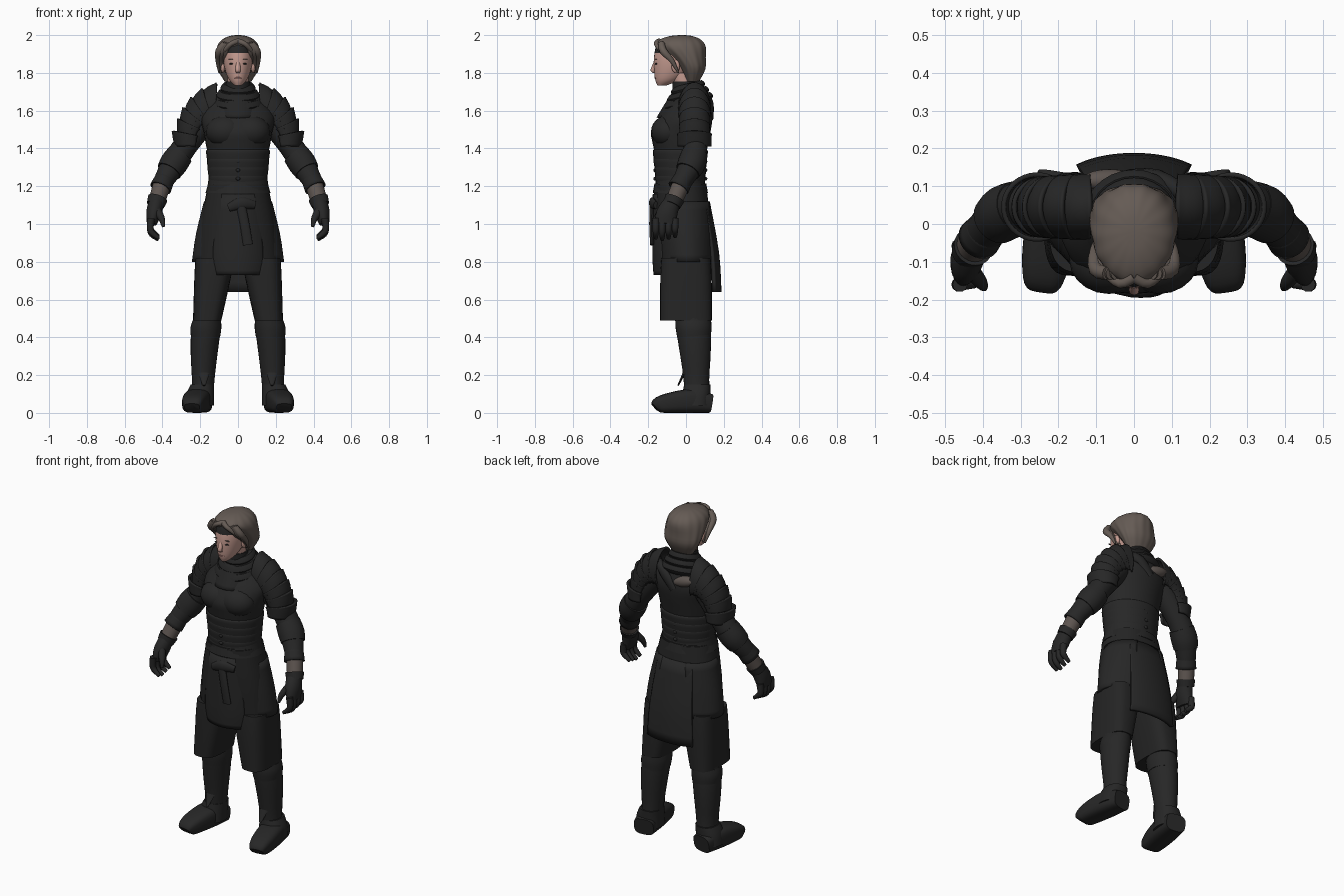
import bpy, bmesh, math
from mathutils import Vector, Matrix

cube = bpy.data.objects.get("Cube")
if cube:
    bpy.data.objects.remove(cube, do_unlink=True)
PARTS = []
VERTICAL = (0, 0, 1)


def material(name, red, green, blue):
    mat = bpy.data.materials.new(name)
    mat.use_nodes = True
    mat.diffuse_color = (red, green, blue, 1)
    shader = mat.node_tree.nodes["Principled BSDF"]
    shader.inputs["Base Color"].default_value = mat.diffuse_color
    return mat


LEATHER = material("black leather", .02, .02, .02)
CLOTH = material("dark cloth", .018, .018, .018)
HAIR = material("ash hair", .13, .105, .09)
FRINGE = material("dark fringe", .02, .02, .02)
SKIN = material("skin", .56, .33, .28)
LIPS = material("lips", .42, .2, .18)
SLEEVE = material("brown sleeve", .11, .09, .08)


def finish(name, bm, mat, mirror=False, thick=0):
    bmesh.ops.recalc_face_normals(bm, faces=bm.faces[:])
    mesh = bpy.data.meshes.new(name)
    bm.to_mesh(mesh)
    bm.free()
    mesh.materials.append(mat)
    part = bpy.data.objects.new(name, mesh)
    bpy.context.collection.objects.link(part)
    if thick:
        part.modifiers.new("thickness", "SOLIDIFY").thickness = thick
    if mirror:
        part.modifiers.new("mirror", "MIRROR")
    PARTS.append(part)
    return part


def at(x=0, y=0, z=0, wide=.01, deep=None):
    """One cross-section: its centre and its two half sizes."""
    return Vector((x, y, z, wide, wide if deep is None else deep))


def smooth_path(rings, steps=3):
    """Fill in a smooth curve through the given cross-sections."""
    path = []
    for i in range(len(rings) - 1):
        before, a = rings[max(i - 1, 0)], rings[i]
        b, after = rings[i + 1], rings[min(i + 2, len(rings) - 1)]
        for k in range(steps):
            t = k / steps
            leave, arrive = (b - before) / 2, (after - a) / 2
            bend = (b - a) * (t * t * (3 - 2 * t))
            path.append(a + bend + leave * (t * (1 - t) ** 2) - arrive * (t * t * (1 - t)))
    return path + [rings[-1]]


def sweep(name, rings, mat, seg=28, power=2, axis=None, side=(0, 1, 0),
          facing=0, spread=None, mirror=False, thick=0, wave=0):
    """Skin a path of cross-sections; a spread in degrees makes an open plate."""
    bm = bmesh.new()
    path = smooth_path(rings)
    centres = [Vector(p[:3]) for p in path]
    rows = []
    for i, p in enumerate(path):
        along = Vector(axis) if axis else centres[min(i + 1, len(path) - 1)] - centres[max(i - 1, 0)]
        u = along.cross(Vector(side)).normalized()
        v = u.cross(along.normalized())
        row = []
        for k in range(seg + 1 if spread else seg):
            turn = 2 * math.pi * k / seg
            if spread:
                turn = math.radians(facing + spread * (2 * k / seg - 1))
            c, s = math.cos(turn), math.sin(turn)
            c = math.copysign(abs(c) ** (2 / power), c)
            s = math.copysign(abs(s) ** (2 / power), s)
            ripple = 1 + wave * math.cos(14 * turn)
            row.append(bm.verts.new(centres[i] + (u * c * p[3] + v * s * p[4]) * ripple))
        rows.append(row)
    for low, high in zip(rows, rows[1:]):
        for k in range(seg):
            n = (k + 1) % len(low)
            bm.faces.new((low[k], low[n], high[n], high[k]))
    if not thick:
        bm.faces.new(rows[0])
        bm.faces.new(rows[-1])
    return finish(name, bm, mat, mirror, thick)


def loft(name, mat, *rings, **options):
    return sweep(name, rings, mat, axis=VERTICAL, **options)


def pair(name, mat, *rings, **options):
    return sweep(name, rings, mat, mirror=True, **options)


def ball(name, mat, place, size, mirror=False, tilt=0):
    bm = bmesh.new()
    matrix = Matrix.Translation(place) @ Matrix.Rotation(tilt, 4, "Y") @ Matrix.Diagonal((*size, 1))
    bmesh.ops.create_uvsphere(bm, u_segments=20, v_segments=12, radius=1, matrix=matrix)
    return finish(name, bm, mat, mirror)


# Torso, bust and corset bands
loft("torso", LEATHER, at(y=-.03, z=1.15, wide=.17, deep=.14), at(y=-.03, z=1.3, wide=.15, deep=.125),
     at(y=-.03, z=1.42, wide=.17, deep=.145), at(y=-.027, z=1.49, wide=.182, deep=.157),
     at(z=1.57, wide=.195, deep=.14), at(y=.02, z=1.65, wide=.14, deep=.105), at(y=.01, z=1.71, wide=.08))
ball("bust", LEATHER, (.066, -.095, 1.49), (.105, .09, .085), mirror=True)
for i in range(4):
    z, grow = 1.24 + .045 * i, .004 * i
    loft("corset_band", LEATHER, at(y=-.03, z=z - .035, wide=.152 + grow, deep=.128 + grow),
         at(y=-.03, z=z + .01, wide=.157 + grow, deep=.134 + grow),
         at(y=-.03, z=z + .02, wide=.15 + grow, deep=.125 + grow))
    for y in (-.163, .103):
        ball("corset_lacing", CLOTH, (0, y, z), (.012, .01, .01))
ball("torn_back_patch", SLEEVE, (-.065, .115, 1.615), (.075, .03, .032), tilt=.25)

# Cowl round the neck, with a bib and a back strap
loft("bib", CLOTH, at(y=.01, z=1.7, wide=.08), at(z=1.64, wide=.11),
     at(y=-.01, z=1.565, wide=.125, deep=.145), facing=-90, spread=65, thick=.015)
for i in range(3):
    z, r = 1.645 + .037 * i, .12 - .022 * i
    sweep("cowl_fold", [at(y=.01, z=z - .025, wide=r), at(y=.01, z=z, wide=r + .018),
                        at(y=.01, z=z + .025, wide=r)], CLOTH, axis=(0, -.25, 1))
sweep("shoulder_strap", [at(.13, .08, 1.67, .025), at(.06, .125, 1.64, .03, .02),
                         at(-.01, .13, 1.56, .025, .015)], LEATHER, seg=12)

# Head
loft("neck_wrap", CLOTH, at(z=1.65, wide=.07), at(y=-.01, z=1.755, wide=.062))
loft("neck", SKIN, at(z=1.7, wide=.055), at(y=-.03, z=1.8, wide=.055))
face = loft("face", SKIN, at(y=-.128, z=1.733, wide=.018, deep=.022), at(y=-.1, z=1.76, wide=.045, deep=.062),
            at(y=-.073, z=1.81, wide=.067, deep=.096), at(y=-.055, z=1.88, wide=.08, deep=.115),
            at(y=-.045, z=1.95, wide=.075, deep=.11), at(y=-.04, z=1.98, wide=.05, deep=.08))
loft("nose", SKIN, at(y=-.16, z=1.86), at(y=-.176, z=1.815, wide=.014, deep=.012),
     at(y=-.165, z=1.8), seg=12)
ball("ear", SKIN, (.08, -.055, 1.835), (.012, .022, .034), mirror=True)
ball("lip", LIPS, (0, -.157, 1.774), (.02, .01, .006))
ball("eye", FRINGE, (.034, -.158, 1.848), (.014, .006, .004), mirror=True)
ball("brow", HAIR, (.036, -.158, 1.872), (.018, .006, .002), mirror=True, tilt=.08)

# Dark roots along the top of the forehead
face.data.materials.append(FRINGE)
for patch in face.data.polygons:
    if patch.center.z > 1.905:
        patch.material_index = 1

# Hair cap with side-swept locks framing the face
loft("hair", HAIR, at(y=.035, z=1.755, wide=.07, deep=.035), at(y=.035, z=1.82, wide=.108, deep=.068),
     at(y=.01, z=1.88, wide=.116, deep=.095), at(y=-.025, z=1.94, wide=.109, deep=.13),
     at(y=-.03, z=1.975, wide=.085, deep=.11), at(y=-.025, z=1.995, wide=.045, deep=.06),
     at(y=-.02, z=2, wide=.01), seg=84, wave=.012)
for x in (.065, .085, .1):
    pair("hair_lock", HAIR, at(x * .7, -.13, 1.955, .018), at(x, -.12, 1.915, .02),
         at(x + .005, -.075, 1.865, .014), at(x, -.04, 1.8, .004), seg=10)
pair("fringe_sweep", HAIR, at(.0, -.14, 1.967, .016), at(.035, -.158, 1.955, .013),
     at(.07, -.135, 1.92, .012), seg=10)

# Arms with elbow guard, cuff and bare sleeve at the wrist
pair("arm", LEATHER, at(.16, .045, 1.57, .07), at(.275, .05, 1.42, .064),
     at(.34, .03, 1.32, .065), at(.41, -.035, 1.2, .048))
pair("elbow_guard", LEATHER, at(.305, .045, 1.37, .07), at(.34, .03, 1.32, .074), at(.365, .01, 1.28, .067))
pair("forearm_cuff", LEATHER, at(.385, -.01, 1.245, .052), at(.41, -.04, 1.19, .058), thick=.008)
pair("wrist_sleeve", SLEEVE, at(.405, -.03, 1.2, .047), at(.43, -.065, 1.12, .044))
pair("glove_cuff", LEATHER, at(.425, -.06, 1.135, .053), at(.437, -.075, 1.1, .047))

# Gloved hands with curled fingers
pair("palm", LEATHER, at(.43, -.07, 1.12, .04, .043), at(.445, -.1, 1.06, .041, .056),
     at(.457, -.11, 1, .026, .056))
for k in range(4):
    y, lift = -.16 + .034 * k, .008 * abs(k - 1)
    pair("finger", LEATHER, at(.46, y, 1.03, .02), at(.465, y, .98, .018),
         at(.455, y, .945 + lift, .016), at(.42, y, .917 + lift, .01), seg=10)
pair("thumb", LEATHER, at(.437, -.115, 1.08, .025), at(.405, -.155, 1.03, .018),
     at(.395, -.17, .985, .008), seg=10)


# Overlapping shoulder lames along a quarter curve
def lame_ring(t, flare):
    bend = t * math.pi / 2
    return at(.115 + .145 * math.sin(bend), .045, 1.43 + .18 * math.cos(bend),
              .12 - .11 * t + .055 * t * t + flare, .088 - .01 * t)


for i in range(6):
    start = i / 6
    pair("shoulder_lame", LEATHER, lame_ring(start, .02), lame_ring(start + .08, .01),
         lame_ring(start + .23, 0), spread=118, thick=.012)

# Robe, split leg skirts and hanging panels
loft("robe", CLOTH, at(y=-.03, z=1.21, wide=.157, deep=.136), at(y=-.015, z=1, wide=.2, deep=.146),
     at(z=.76, wide=.226, deep=.138), power=2.3)
loft("leg_skirt", CLOTH, at(.125, z=.82, wide=.1, deep=.13), at(.134, z=.72, wide=.097, deep=.136),
     at(.163, z=.49, wide=.075, deep=.137), power=3, mirror=True)
loft("front_panel", LEATHER, at(y=-.03, z=1.16, wide=.155, deep=.146),
     at(y=-.015, z=.85, wide=.185, deep=.163), at(z=.73, wide=.18, deep=.172),
     facing=-90, spread=46, thick=.015)
loft("back_panel", LEATHER, at(y=.06, z=1.12, wide=.15, deep=.066), at(y=.09, z=.85, wide=.185, deep=.085),
     at(y=.1, z=.64, wide=.2, deep=.088), facing=90, spread=50, thick=.02)
loft("side_panel", LEATHER, at(y=-.01, z=1.12, wide=.18, deep=.148), at(z=.95, wide=.222, deep=.152),
     at(y=.01, z=.8, wide=.244, deep=.148), facing=180, spread=64, thick=.015, mirror=True)

# Belt with a knotted sash
loft("belt", LEATHER, at(y=-.03, z=1.165, wide=.172, deep=.146), at(y=-.03, z=1.215, wide=.157, deep=.137))
sweep("sash_knot", [at(-.05, -.172, 1.085, .02, .012), at(.02, -.178, 1.11, .032, .018),
                    at(.09, -.16, 1.1, .02, .012)], LEATHER, seg=14)
sweep("sash_tail", [at(.015, -.178, 1.1, .025, .014), at(.035, -.183, 1, .025, .012),
                    at(.053, -.18, .89, .026, .01)], LEATHER, seg=14)

# Boots and shoes
loft("boot_shaft", LEATHER, at(.16, .035, .53, .072, .088), at(.172, .042, .42, .077, .09),
     at(.18, .05, .3, .07, .08), at(.184, .055, .18, .06, .068), at(.19, .06, .05, .056, .066), mirror=True)
loft("knee_cuff", LEATHER, at(.165, .038, .49, .075, .095), at(.17, .04, .45, .082, .095),
     at(.172, .042, .4, .077, .089), mirror=True)
loft("ankle_guard", LEATHER, at(.188, .06, .15, .062, .07), at(.2, .055, .1, .074), at(.205, .05, .04, .078),
     power=2.4, mirror=True)
pair("shoe", LEATHER, at(.195, .13, .05, .06, .05), at(.212, .03, .063, .07, .063),
     at(.23, -.08, .054, .066, .054), at(.24, -.145, .042, .054, .042), at(.243, -.165, .03, .04, .025),
     side=VERTICAL, power=3.2)
pair("shin_flap", LEATHER, at(.18, -.01, .21, .03, .008), at(.18, -.042, .145, .008, .004), seg=12)

# Smooth shading that keeps hard edges
bpy.ops.object.select_all(action="DESELECT")
for part in PARTS:
    part.select_set(True)
bpy.context.view_layer.objects.active = PARTS[0]
bpy.ops.object.shade_smooth_by_angle(angle=math.radians(40))
